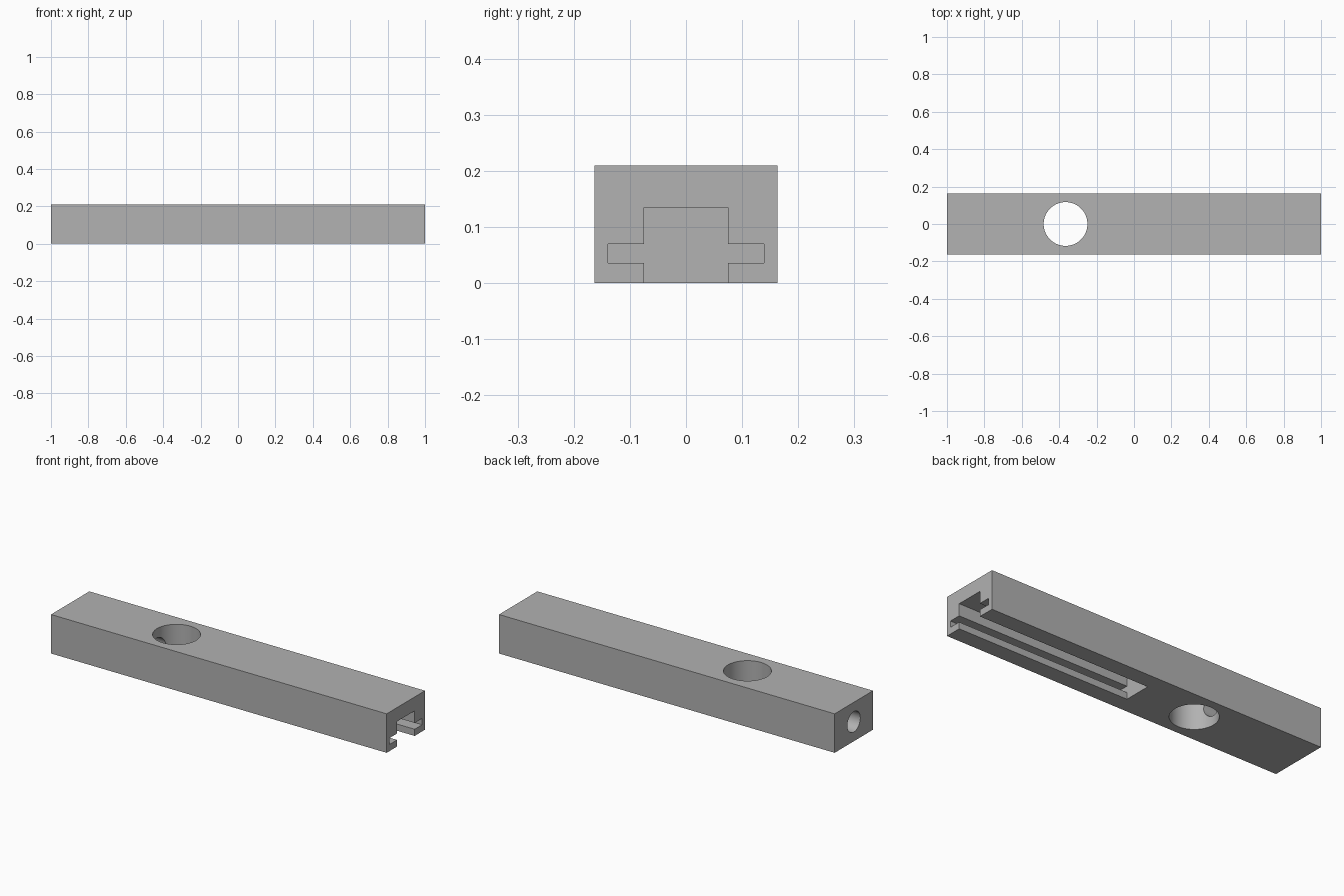
import bpy
import bmesh
from math import radians
from mathutils import Matrix

default = bpy.data.objects.get("Cube")
if default:
    bpy.data.objects.remove(default, do_unlink=True)

# Plain grey material
grey = bpy.data.materials.new("plain grey")
grey.use_nodes = True
grey.diffuse_color = (0.445, 0.445, 0.445, 1)
grey.node_tree.nodes["Principled BSDF"].inputs["Base Color"].default_value = grey.diffuse_color


def make_object(name, bm):
    bmesh.ops.recalc_face_normals(bm, faces=bm.faces)
    mesh = bpy.data.meshes.new(name)
    bm.to_mesh(mesh)
    bm.free()
    mesh.materials.append(grey)
    obj = bpy.data.objects.new(name, mesh)
    bpy.context.collection.objects.link(obj)
    return obj


def prism(name, profile, x0, x1):
    """Extrude a (y, z) profile along x."""
    bm = bmesh.new()
    face = bm.faces.new([bm.verts.new((x0, y, z)) for y, z in profile])
    new = bmesh.ops.extrude_face_region(bm, geom=[face])["geom"]
    verts = [v for v in new if isinstance(v, bmesh.types.BMVert)]
    bmesh.ops.translate(bm, verts=verts, vec=(x1 - x0, 0, 0))
    return make_object(name, bm)


def cylinder(name, radius, length, centre, along_x=False):
    bm = bmesh.new()
    turn = Matrix.Rotation(radians(90), 4, "Y") if along_x else Matrix.Identity(4)
    bmesh.ops.create_cone(bm, cap_ends=True, segments=64, radius1=radius, radius2=radius,
                          depth=length, matrix=Matrix.Translation(centre) @ turn)
    return make_object(name, bm)


def mirrored(half):
    """Complete a profile given as its +y half, from bottom to top."""
    return half + [(-y, z) for y, z in reversed(half)]


HEIGHT = 0.21
HOLE_X = -0.366

# Solid rectangular bar
bar = prism("bar", mirrored([(0.163, 0), (0.163, HEIGHT)]), -1, 1)

# Stepped slot with side grooves, open below and at the right end
slot = prism("slot_cutter", mirrored([(0.075, -0.05), (0.075, 0.036), (0.139, 0.036),
                                      (0.139, 0.07), (0.075, 0.07), (0.075, 0.135)]),
             -0.02, 1.05)
# Vertical through hole, and the end bore running into it
hole = cylinder("hole_cutter", 0.117, 0.5, (HOLE_X, 0, HEIGHT / 2))
bore_length = HOLE_X + 1.05
bore = cylinder("bore_cutter", 0.055, bore_length,
                (HOLE_X - bore_length / 2, 0, HEIGHT / 2), along_x=True)

# Cut the bar and discard the cutters
bpy.ops.object.select_all(action="DESELECT")
bpy.context.view_layer.objects.active = bar
bar.select_set(True)
for cutter in (slot, hole, bore):
    cutter.hide_render = True
    mod = bar.modifiers.new(cutter.name, "BOOLEAN")
    mod.operation = "DIFFERENCE"
    mod.solver = "EXACT"
    mod.object = cutter
    bpy.ops.object.modifier_apply(modifier=mod.name)
    bpy.data.objects.remove(cutter, do_unlink=True)

bpy.ops.object.shade_smooth_by_angle(angle=radians(30))
